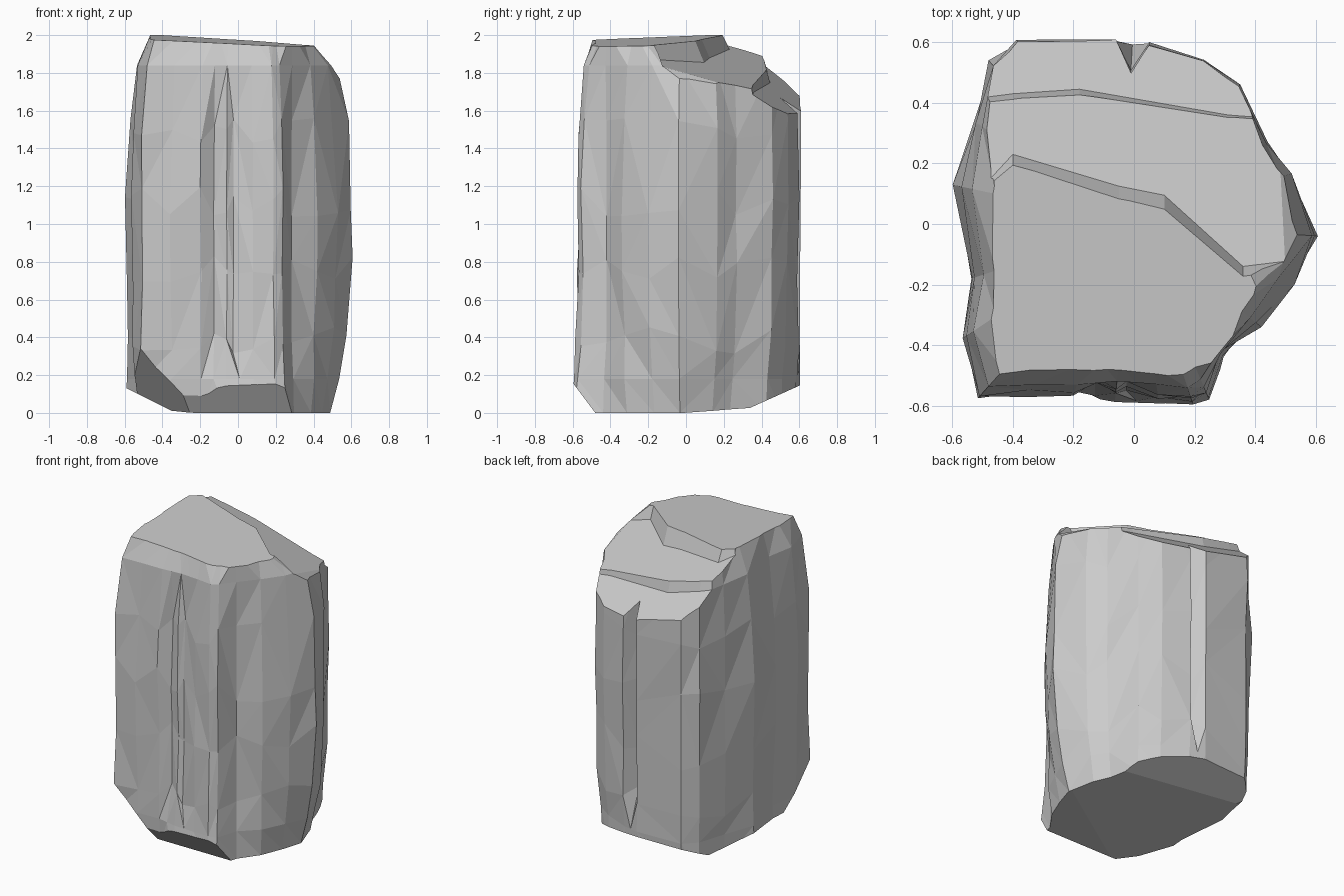
import bpy, bmesh, random
from mathutils import Vector

if "Cube" in bpy.data.objects:
    bpy.data.objects.remove(bpy.data.objects["Cube"])

random.seed(4)

# Rock columns, counter-clockwise: x, y at mid height, inset at top, inset at base
COLUMNS = [
    (0.61, -0.04, .62, .80), (0.53, 0.17, .80, .82), (0.44, 0.27, .90, .86),
    (0.35, 0.46, .96, .92), (0.23, 0.54, .98, .94), (0.05, 0.60, 1, .97),
    (-0.01, 0.51, 1, 1), (-0.06, 0.615, 1, .97), (-0.39, 0.61, .97, .95),
    (-0.48, 0.54, .92, .95), (-0.53, 0.34, .88, .97), (-0.60, 0.13, .76, 1.0),
    (-0.535, -0.18, .85, .98), (-0.57, -0.38, .80, .97), (-0.52, -0.58, .83, .95),
    (-0.36, -0.57, .81, .95), (-0.20, -0.565, .81, .96), (-0.13, -0.525, .86, 1),
    (-0.06, -0.555, .83, 1.1), (-0.025, -0.535, .86, 1.1), (0.08, -0.575, .82, 1.08),
    (0.19, -0.58, .80, 1.06), (0.24, -0.56, .79, 1.06), (0.29, -0.43, .97, 1.02),
    (0.42, -0.34, .80, .92), (0.53, -0.20, .70, .84)]
FRONT_CRACKS = (17, 19)   # fade out at the top and the foot
BACK_CRACK = 6            # fades out toward the foot

# Levels: height, weight of top inset, weight of base inset
LEVELS = [(0, 0, 1), (.18, 0, .5), (.38, 0, .25), (.75, 0, 0), (1.12, 0, 0),
          (1.5, .09, 0), (1.84, .34, 0), (2.02, 1, 0)]


def cut(bm, co, no):
    """Slice off everything on the normal's side and close the hole."""
    bmesh.ops.bisect_plane(bm, geom=bm.verts[:] + bm.edges[:] + bm.faces[:], dist=1e-5,
                           plane_co=co, plane_no=Vector(no).normalized(), clear_outer=True)
    rim = [e for e in bm.edges if e.is_boundary]
    if rim:
        bmesh.ops.holes_fill(bm, edges=rim, sides=0)


def add_object(name, bm):
    bmesh.ops.recalc_face_normals(bm, faces=bm.faces[:])
    me = bpy.data.meshes.new(name)
    bm.to_mesh(me)
    bm.free()
    ob = bpy.data.objects.new(name, me)
    bpy.context.collection.objects.link(ob)
    return ob


def carve_ledge(target, edge, floor, lean):
    """Remove the rear of the top behind a ledge line, down to a sloped floor."""
    a, b, c = floor
    outline = edge + [(1.1, 1.0), (-1.1, 1.0)]
    bm = bmesh.new()
    low = [bm.verts.new((x, y, a + b * x + c * y)) for x, y in outline]
    high = [bm.verts.new((x, y - lean, 2.3)) for x, y in outline]
    bm.faces.new(low)
    bm.faces.new(high)
    n = len(outline)
    for i in range(n):
        j = (i + 1) % n
        bm.faces.new((low[i], low[j], high[j], high[i]))
    cutter = add_object("ledge_cutter", bm)
    cutter.hide_render = True
    mod = target.modifiers.new("ledge", 'BOOLEAN')
    mod.operation, mod.solver, mod.object = 'DIFFERENCE', 'EXACT', cutter
    bpy.context.view_layer.objects.active = target
    bpy.ops.object.modifier_apply(modifier=mod.name)
    bpy.data.objects.remove(cutter)


# Faceted pillar walls
bm = bmesh.new()
rings = []
n = len(COLUMNS)
for k, (z, wt, wb) in enumerate(LEVELS):
    ring = []
    for x, y, t, b in COLUMNS:
        f = 1 - (1 - t) * wt - (1 - b) * wb
        f += random.uniform(-.03, .004) if 0 < k < len(LEVELS) - 1 else 0
        dz = random.uniform(-.08, .08) if 1 < k < 6 else 0
        ring.append(bm.verts.new((x * f, y * f, z + dz)))
    # Blend the cracks into their neighbours where they fade
    for i in FRONT_CRACKS + (BACK_CRACK,):
        ends = k < 2 if i == BACK_CRACK else (k < 2 or k > 5)
        if ends:
            ring[i].co = (ring[i - 1].co + ring[i + 1].co) / 2
    rings.append(ring)
for lo, hi in zip(rings, rings[1:]):
    for i in range(n):
        j = (i + 1) % n
        quad = (lo[i], lo[j], hi[j], hi[i])
        if random.random() < .5:
            quad = quad[1:] + quad[:1]
        bm.faces.new((quad[0], quad[1], quad[2]))
        bm.faces.new((quad[0], quad[2], quad[3]))
bm.faces.new(rings[0])
bm.faces.new(rings[-1])

# Tilted plateau and the chamfer on its right shoulder
cut(bm, (0, 0, 1.972), (.05, -.04, 1))
cut(bm, (.38, -.15, 1.945), (.65, .25, .75))
# Gently tilted underside, then chamfers: back, left, front-left corner, front
cut(bm, (0, 0, .02), (-.04, .06, -1))
cut(bm, (0, .38, .045), (0, .45, -1))
cut(bm, (-.42, 0, .045), (-.5, 0, -1))
cut(bm, (-.52, -.57, .34), (-.6, -.5, -.6))
cut(bm, (0, -.60, .16), (0, -.80, -.6))
rock = add_object("rock_pillar", bm)

# Stepped ledges on the sloping rear of the top
carve_ledge(rock, [(-1.1, -.05), (-.52, .10), (-.40, .23), (-.05, .125), (.10, .095),
                   (.36, -.14), (1.1, -.05)], (1.906, -.22, -.30), .18)
carve_ledge(rock, [(-1.1, .34), (-.40, .43), (-.18, .445), (.31, .36), (1.1, .3)],
            (2.04, -.23, -.75), .15)
